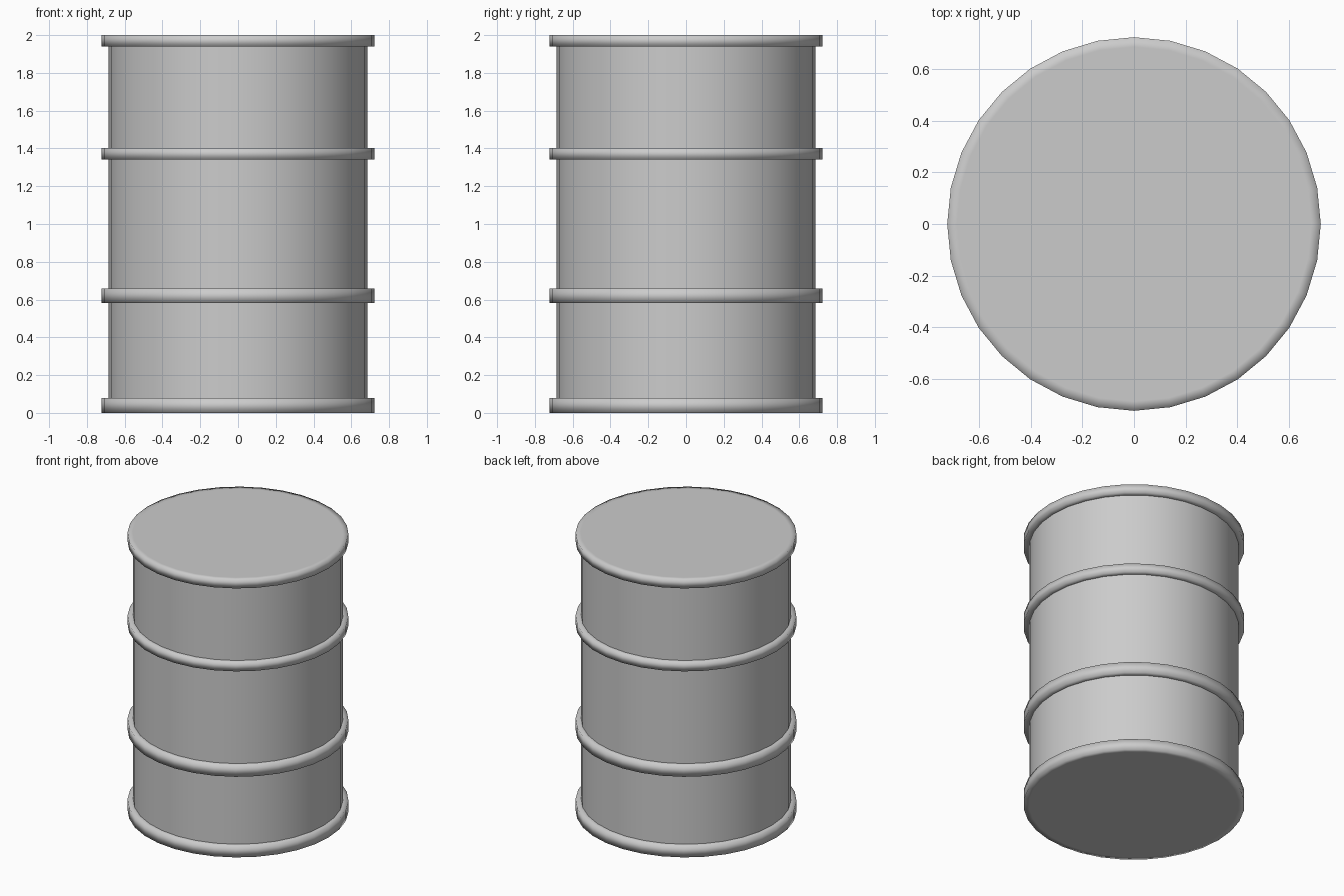
import bpy, bmesh
from math import cos, sin, pi

if "Cube" in bpy.data.objects:
    bpy.data.objects.remove(bpy.data.objects["Cube"])

SIDES = 32
R_BODY, R_HOOP = 0.685, 0.722


def lathe(name, profile, cap=None):
    """Revolve (radius, z) points around z; cap is the index of a ring to close."""
    bm = bmesh.new()
    rings = [[bm.verts.new((r * cos(2 * pi * i / SIDES), r * sin(2 * pi * i / SIDES), z))
              for i in range(SIDES)] for r, z in profile]
    for a, b in zip(rings, rings[1:]):
        for i in range(SIDES):
            j = (i + 1) % SIDES
            bm.faces.new((a[i], a[j], b[j], b[i]))
    if cap is not None:
        ring = rings[cap]
        bm.faces.new(ring if cap != 0 else ring[::-1])
    for f in bm.faces:
        f.smooth = True
    me = bpy.data.meshes.new(name)
    bm.to_mesh(me)
    bm.free()
    ob = bpy.data.objects.new(name, me)
    bpy.context.collection.objects.link(ob)
    return ob


def hoop(name, z0, z1, cap=None):
    # Square hoop, smooth shaded so it reads as rounded
    return lathe(name, [(R_BODY, z0), (R_HOOP, z0), (R_HOOP, z1), (R_BODY, z1)], cap)


# Rims with closed ends, and the two middle hoops
hoop("bottom_rim", 0.0, 0.078, cap=0)
hoop("lower_hoop", 0.581, 0.659)
hoop("upper_hoop", 1.341, 1.402)
hoop("top_rim", 1.939, 2.0, cap=3)

# Wall sections between the hoops
walls = {"lower_wall": (0.078, 0.581),
         "middle_wall": (0.659, 1.341),
         "upper_wall": (1.402, 1.939)}
for name, (z0, z1) in walls.items():
    lathe(name, [(R_BODY, z0), (R_BODY, z1)])
